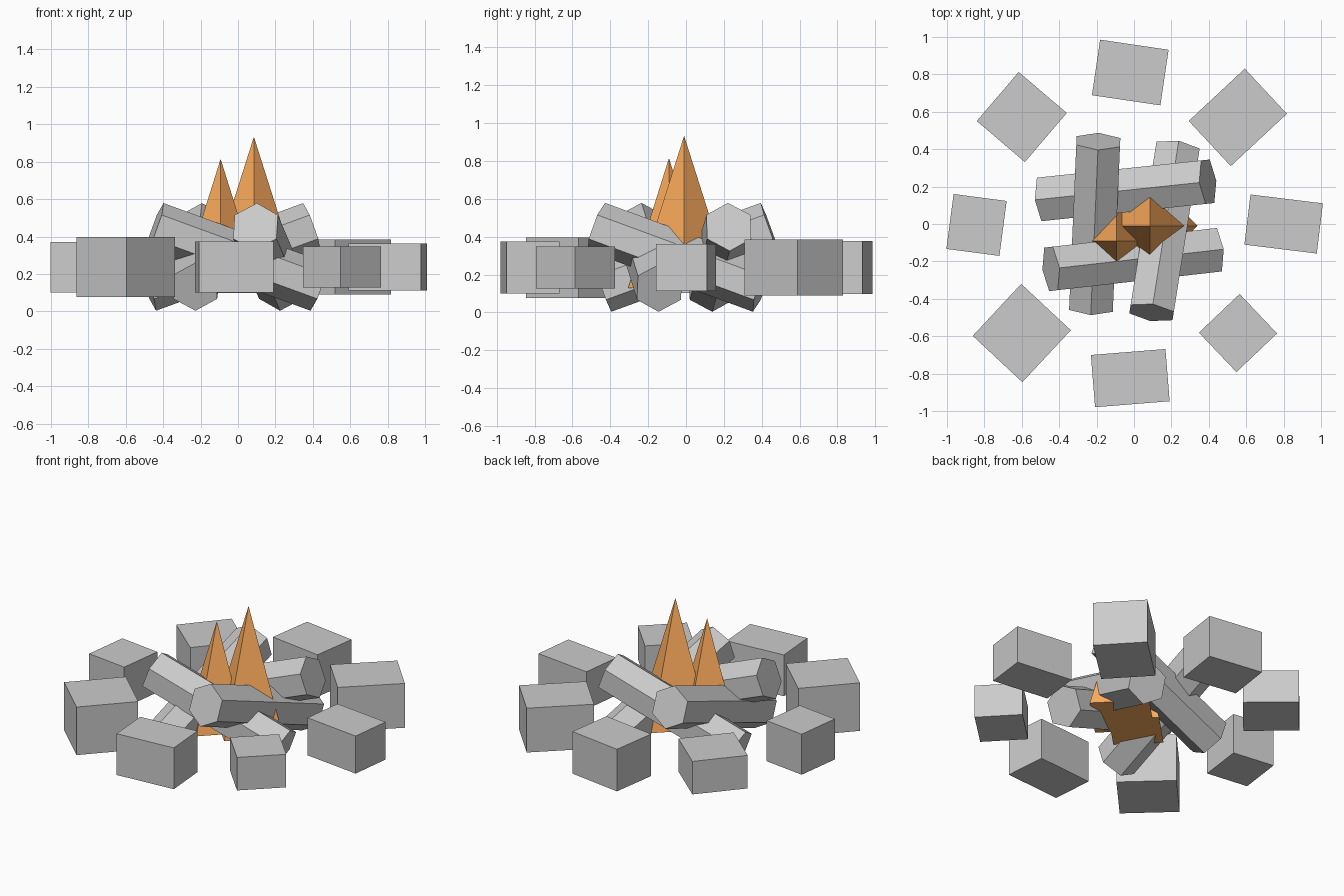
import bpy
import bmesh
from math import cos, sin, radians, tau
from mathutils import Matrix, Vector

if "Cube" in bpy.data.objects:
    bpy.data.objects.remove(bpy.data.objects["Cube"], do_unlink=True)


def finish(bm, name, location, rotation=(0, 0, 0), material=None):
    """Turn a bmesh into a flat-shaded object in the scene."""
    bmesh.ops.recalc_face_normals(bm, faces=bm.faces)
    mesh = bpy.data.meshes.new(name)
    bm.to_mesh(mesh)
    bm.free()
    if material:
        mesh.materials.append(material)
    obj = bpy.data.objects.new(name, mesh)
    obj.location = location
    obj.rotation_euler = [radians(a) for a in rotation]
    bpy.context.collection.objects.link(obj)
    return obj


def stone(name, x, y, width, depth, height, turn):
    bm = bmesh.new()
    bmesh.ops.create_cube(bm, size=1, matrix=Matrix.Diagonal((width, depth, height, 1)))
    finish(bm, name, (x, y, STONE_Z), (0, 0, turn))


def log(name, x, y, azimuth):
    """Hexagonal prism along local x, ridge upward, raised at its +x end."""
    bm = bmesh.new()
    ring = [bm.verts.new((-LOG_LENGTH / 2, LOG_RADIUS * sin(i * tau / 6), LOG_RADIUS * cos(i * tau / 6)))
            for i in range(6)]
    end = bm.faces.new(ring)
    grown = bmesh.ops.extrude_face_region(bm, geom=[end], use_keep_orig=True)
    moved = [v for v in grown["geom"] if isinstance(v, bmesh.types.BMVert)]
    bmesh.ops.translate(bm, verts=moved, vec=Vector((LOG_LENGTH, 0, 0)))
    finish(bm, name, (x, y, LOG_Z), (0, -LOG_TILT, azimuth))


def flame(name, x, y, radius, height, material):
    """Four-sided pyramid with its corners on the axes."""
    bm = bmesh.new()
    ring = [bm.verts.new((radius * cos(i * tau / 4), radius * sin(i * tau / 4), 0)) for i in range(4)]
    tip = bm.verts.new((0, 0, height))
    bm.faces.new(ring)
    for i in range(4):
        bm.faces.new((ring[i], ring[(i + 1) % 4], tip))
    finish(bm, name, (x, y, FLAME_Z), material=material)


STONE_Z = 0.237
LOG_Z, LOG_LENGTH, LOG_RADIUS, LOG_TILT = 0.291, 0.94, 0.135, 20
FLAME_Z = 0.13

# Ring of stones: x, y, width, depth, height, turn
stones = {
    "left": (0.80, 0.0, 0.39, 0.27, 0.25, -7),
    "back_left": (0.555, 0.57, 0.41, 0.33, 0.295, 43),
    "back": (-0.02, 0.81, 0.37, 0.30, 0.28, -8.4),
    "back_right": (-0.60, 0.572, 0.345, 0.338, 0.22, 49.5),
    "right": (-0.842, -0.005, 0.286, 0.296, 0.27, -7.5),
    "front_right": (-0.60, -0.583, 0.38, 0.363, 0.32, 47),
    "front": (-0.02, -0.824, 0.40, 0.28, 0.275, 4.6),
    "front_left": (0.556, -0.583, 0.30, 0.291, 0.22, 43.5),
}
for side, values in stones.items():
    stone("stone_" + side, *values)

# Leaning logs: x, y, direction of the raised end
log("log_back", -0.21, 0.0, 87.5)
log("log_left", -0.045, 0.18, 6)
log("log_right", -0.005, -0.19, 186.5)
log("log_front", 0.163, -0.037, 261)

# Flames
orange = bpy.data.materials.new("flame_orange")
orange.use_nodes = True
color = (1.0, 0.42, 0.11, 1)
orange.diffuse_color = color
orange.node_tree.nodes["Principled BSDF"].inputs["Base Color"].default_value = color
flame("flame_large", 0.085, -0.01, 0.255, 0.803, orange)
flame("flame_small", -0.093, -0.09, 0.215, 0.685, orange)
